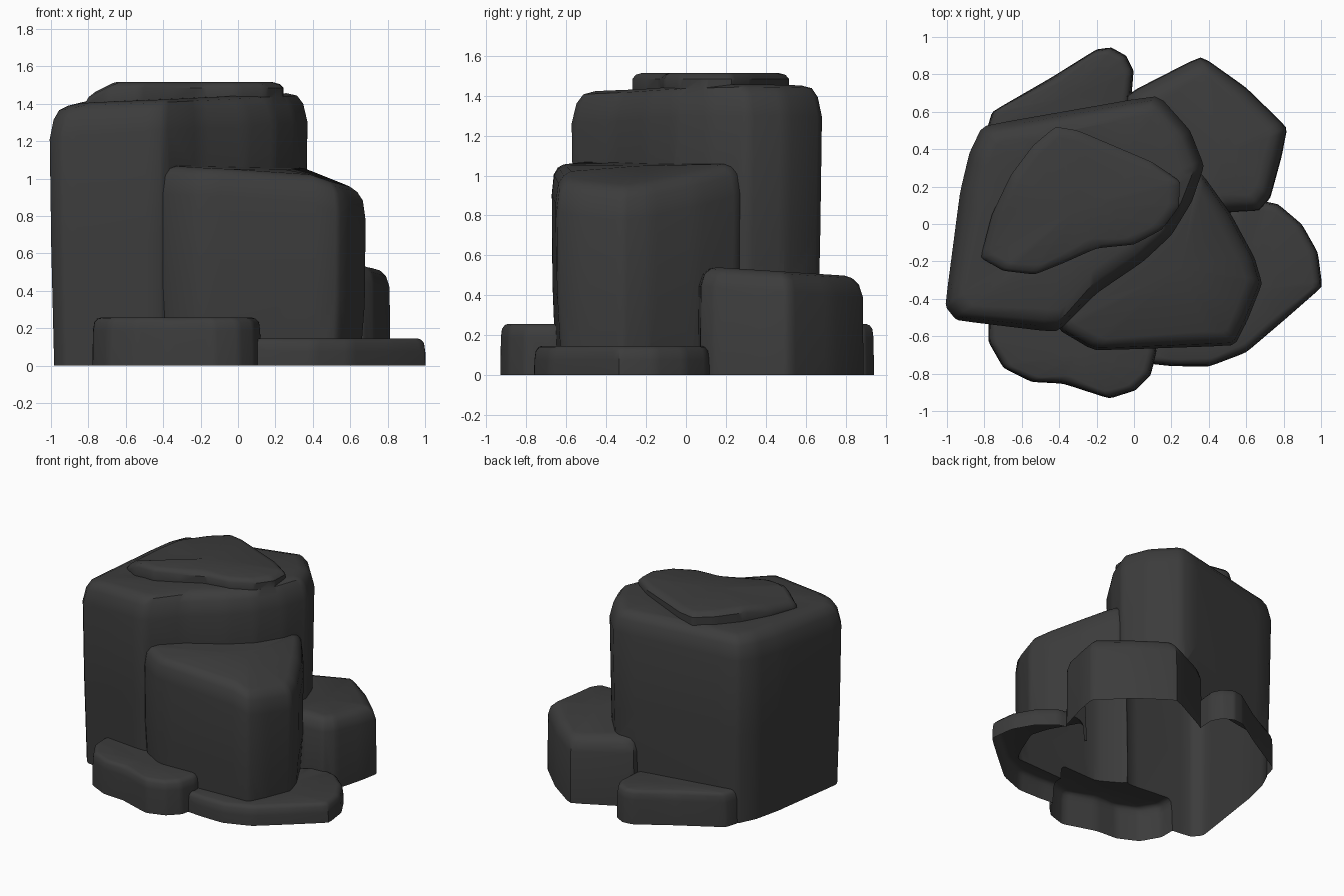
import bpy, bmesh
from mathutils import Vector

if "Cube" in bpy.data.objects:
    bpy.data.objects.remove(bpy.data.objects["Cube"])

stone = bpy.data.materials.new("dark_stone")
stone.diffuse_color = (0.045, 0.045, 0.045, 1)
stone.use_nodes = True
stone.node_tree.nodes["Principled BSDF"].inputs["Base Color"].default_value = stone.diffuse_color


def soften(pts, r=0.16):
    """Cut each outline corner so that it reads as worn."""
    out = []
    for i, p in enumerate(pts):
        a, c = Vector(pts[i - 1]), Vector(pts[(i + 1) % len(pts)])
        p = Vector(p)
        out += [p.lerp(a, r), p.lerp(p * 2 - a, 0) * 0.7 + (p.lerp(a, r) + p.lerp(c, r)) * 0.15, p.lerp(c, r)]
    return out


def rock(name, outline, top, levels, base, foot=0.0):
    """Closed stone: outline walls, worn rim (drop below top, inset), capped."""
    pts = soften(outline)
    n = len(pts)
    centre = sum(pts, Vector((0, 0))) / n
    bm = bmesh.new()

    def ring(inset, height):
        vs = []
        for p in pts:
            q = p + (centre - p).normalized() * inset
            vs.append(bm.verts.new((q.x, q.y, height(q.x, q.y))))
        return vs

    rings = [ring(foot, lambda x, y: base)]
    for drop, inset in levels:
        rings.append(ring(inset, lambda x, y, d=drop: top(x, y) - d))
    for lo, hi in zip(rings, rings[1:]):
        for i in range(n):
            j = (i + 1) % n
            bm.faces.new((lo[i], lo[j], hi[j], hi[i]))
    mid = bm.verts.new((centre.x, centre.y, top(centre.x, centre.y)))
    for i in range(n):
        bm.faces.new((rings[-1][i], rings[-1][(i + 1) % n], mid))
    bm.faces.new(rings[0])
    bmesh.ops.recalc_face_normals(bm, faces=bm.faces)
    me = bpy.data.meshes.new(name)
    bm.to_mesh(me)
    bm.free()
    ob = bpy.data.objects.new(name, me)
    bpy.context.collection.objects.link(ob)
    me.materials.append(stone)
    return ob


low_rim = [(0.07, 0.005), (0.025, 0.012), (0.006, 0.03), (0, 0.05)]

# Tall main column
column = rock("rock_formation",
    [(-1.01, -0.44), (-0.95, -0.515), (-0.41, -0.58), (-0.2, -0.37), (0.05, -0.2),
     (0.2, -0.06), (0.31, 0.12), (0.375, 0.31), (0.3, 0.5), (0.13, 0.69),
     (-0.81, 0.525), (-0.88, 0.38), (-0.93, 0.17)],
    lambda x, y: 1.443 + 0.04 * x + 0.01 * y - 0.15 * max(0, -x - 0.82),
    [(0.75, 0.01), (0.16, 0), (0.06, 0.025), (0.015, 0.06), (0, 0.12)], -0.05, 0.03)

# Shoulder block leaning on the front right
shoulder = rock("shoulder_block",
    [(-0.42, -0.56), (-0.22, -0.68), (0.54, -0.655), (0.61, -0.52), (0.69, -0.32),
     (0.65, -0.18), (0.52, 0.06), (0.36, 0.28), (0.1, 0.3), (-0.3, -0.1)],
    lambda x, y: 1.085 - 0.045 * (x + 0.4) + 0.03 * y - 0.3 * max(0, x - 0.35),
    [(0.6, 0.01), (0.15, 0.005), (0.05, 0.02), (0.015, 0.05), (0, 0.09)], -0.06, 0.04)

# Mid-height boulder at the back right
boulder = rock("back_boulder",
    [(-0.05, 0.69), (0.36, 0.9), (0.6, 0.73), (0.82, 0.515), (0.79, 0.36), (0.73, 0.14),
     (0.67, 0.07), (0.5, 0.06), (0.25, 0.05), (0, 0.3)],
    lambda x, y: 0.55 - 0.065 * y,
    [(0.1, 0.005), (0.04, 0.025), (0.01, 0.06), (0, 0.1)], -0.07)

# Low ledges around the foot
back_ledge = rock("back_ledge",
    [(-0.79, 0.5), (-0.76, 0.6), (-0.45, 0.78), (-0.2, 0.935), (-0.12, 0.945),
     (-0.04, 0.9), (0, 0.82), (-0.02, 0.6), (-0.3, 0.35), (-0.7, 0.4)],
    lambda x, y: 0.255, low_rim, -0.08)
left_ledge = rock("front_left_ledge",
    [(-0.78, -0.45), (-0.78, -0.63), (-0.7, -0.77), (-0.55, -0.845), (-0.38, -0.855),
     (-0.13, -0.935), (0.01, -0.89), (0.09, -0.81), (0.125, -0.68), (0.1, -0.5), (-0.3, -0.35)],
    lambda x, y: 0.257, low_rim, -0.09)
right_ledge = rock("front_right_ledge",
    [(0, -0.74), (0.2, -0.762), (0.4, -0.765), (0.6, -0.69), (0.8, -0.52), (1.01, -0.335),
     (0.985, -0.15), (0.9, 0), (0.77, 0.11), (0.6, 0.14), (0.3, -0.1), (0, -0.5)],
    lambda x, y: 0.146, low_rim, -0.1)

# Thin cap stone on the summit
cap = rock("cap_stone",
    [(-0.82, -0.18), (-0.7, -0.25), (-0.53, -0.27), (-0.38, -0.21), (-0.2, -0.13), (0, -0.11),
     (0.15, -0.03), (0.24, 0.09), (0.245, 0.23), (0.1, 0.33), (-0.3, 0.5), (-0.42, 0.52),
     (-0.54, 0.42), (-0.66, 0.26), (-0.76, 0.05)],
    lambda x, y: 1.515 - 0.5 * max(0, -x - 0.66),
    [(0.03, 0), (0.01, 0.02), (0, 0.06)], 1.33)

# Fuse all stones into one skin
for part in (shoulder, boulder, back_ledge, left_ledge, right_ledge, cap):
    mod = column.modifiers.new("fuse", 'BOOLEAN')
    mod.operation, mod.solver, mod.object = 'UNION', 'EXACT', part
    bpy.context.view_layer.objects.active = column
    bpy.ops.object.modifier_apply(modifier=mod.name)
    bpy.data.objects.remove(part)

# Slice flat at the ground, leaving the underside open
bm = bmesh.new()
bm.from_mesh(column.data)
bmesh.ops.bisect_plane(bm, geom=bm.verts[:] + bm.edges[:] + bm.faces[:],
                       plane_co=(0, 0, 0), plane_no=(0, 0, 1), clear_inner=True)
bm.to_mesh(column.data)
bm.free()

bpy.ops.object.select_all(action='DESELECT')
column.select_set(True)
bpy.context.view_layer.objects.active = column
bpy.ops.object.shade_smooth_by_angle(angle=0.7)
